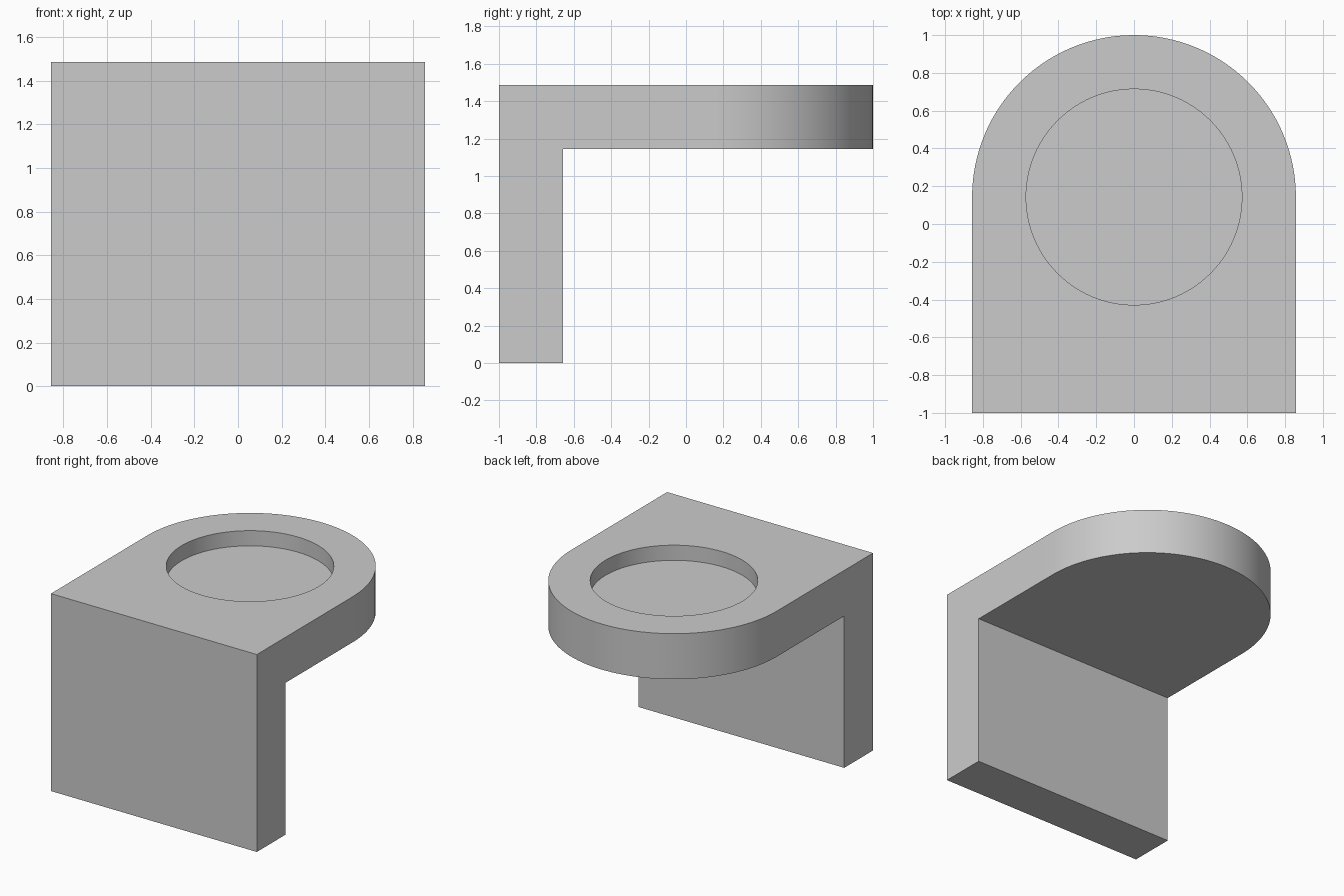
import bpy
import bmesh
from math import pi, cos, sin, radians

cube = bpy.data.objects.get("Cube")
if cube:
    bpy.data.objects.remove(cube, do_unlink=True)

U = 2 / 35                     # design unit
HALF_W = 15 * U
HEIGHT = 26 * U
THICK = 6 * U
RECESS_R = 10 * U
RECESS_DEPTH = 2 * U
ARC_Y = 1 - HALF_W             # centre of the rounded end and the recess

grey = bpy.data.materials.new("plain grey")
grey.use_nodes = True
colour = (0.6, 0.6, 0.6, 1)
grey.diffuse_color = colour
grey.node_tree.nodes["Principled BSDF"].inputs["Base Color"].default_value = colour


def prism(name, outline, z0, z1):
    """Extrude a flat outline from z0 up to z1."""
    bm = bmesh.new()
    base = bm.faces.new([bm.verts.new((x, y, z0)) for x, y in outline])
    top = bmesh.ops.extrude_face_region(bm, geom=[base])["geom"]
    verts = [v for v in top if isinstance(v, bmesh.types.BMVert)]
    bmesh.ops.translate(bm, verts=verts, vec=(0, 0, z1 - z0))
    bmesh.ops.recalc_face_normals(bm, faces=bm.faces)
    mesh = bpy.data.meshes.new(name)
    bm.to_mesh(mesh)
    bm.free()
    mesh.materials.append(grey)
    obj = bpy.data.objects.new(name, mesh)
    bpy.context.collection.objects.link(obj)
    return obj


def arc(radius, sweep, steps):
    return [(radius * cos(sweep * i / steps), ARC_Y + radius * sin(sweep * i / steps))
            for i in range(steps + 1)]


def cut(target, cutter):
    cutter.hide_render = True
    mod = target.modifiers.new("cut", 'BOOLEAN')
    mod.operation = 'DIFFERENCE'
    mod.solver = 'EXACT'
    mod.object = cutter
    bpy.context.view_layer.objects.active = target
    bpy.ops.object.modifier_apply(modifier=mod.name)
    bpy.data.objects.remove(cutter, do_unlink=True)


# Arched block, full height
bracket = prism("bracket", arc(HALF_W, pi, 64) + [(-HALF_W, -1), (HALF_W, -1)], 0, HEIGHT)

# Open space under the shelf, leaving the front wall
wall_back = -1 + THICK
cut(bracket, prism("underside_cutter",
                   [(-1.2, wall_back), (1.2, wall_back), (1.2, 1.2), (-1.2, 1.2)],
                   -0.5, HEIGHT - THICK))

# Shallow round recess in the shelf top
cut(bracket, prism("recess_cutter", arc(RECESS_R, 2 * pi, 96)[:-1],
                   HEIGHT - RECESS_DEPTH, HEIGHT + 0.2))

# Smooth curved walls, crisp edges
bpy.ops.object.select_all(action='DESELECT')
bracket.select_set(True)
bpy.context.view_layer.objects.active = bracket
bpy.ops.object.shade_smooth_by_angle(angle=radians(30))
